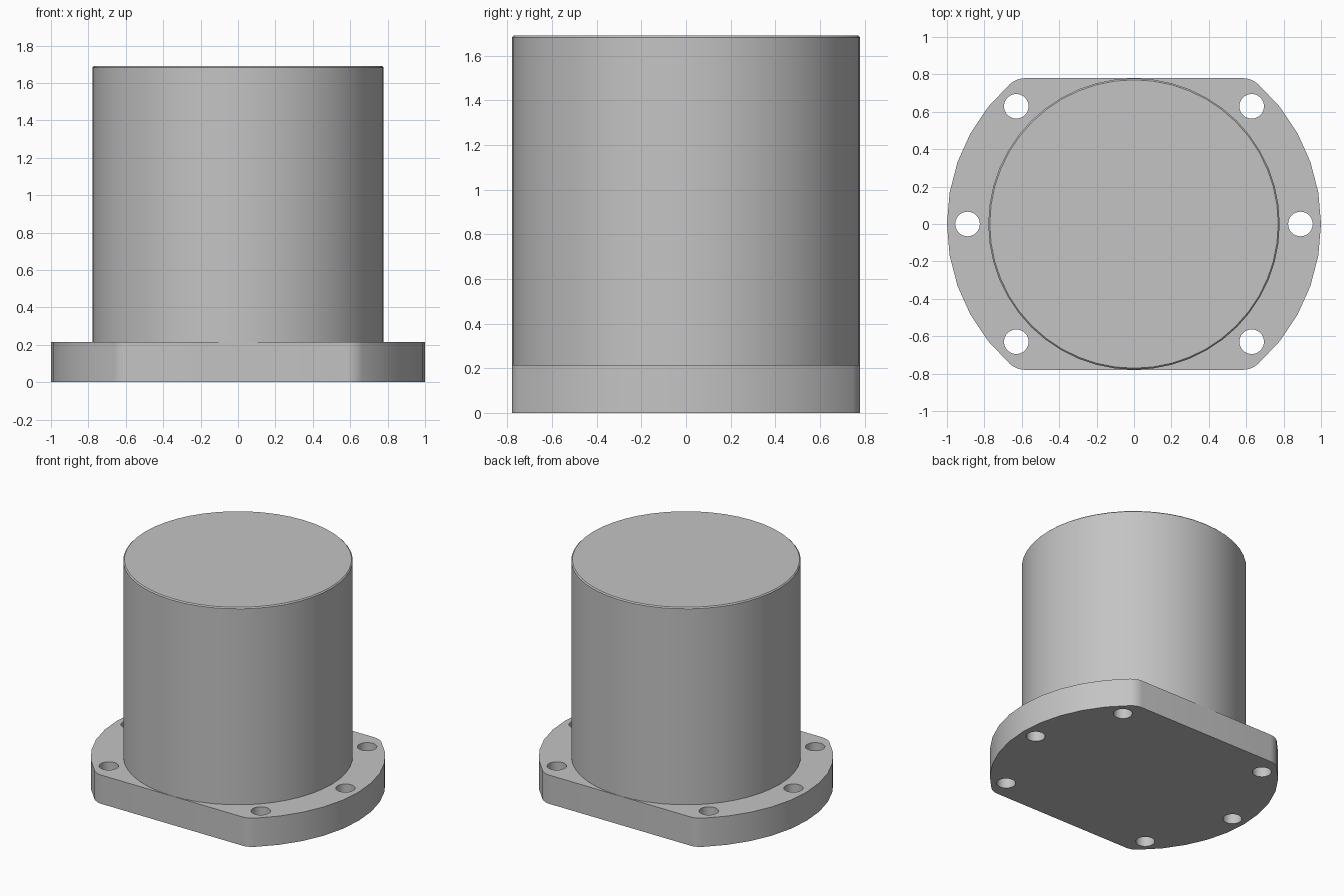
import bpy, bmesh, math

if "Cube" in bpy.data.objects:
    bpy.data.objects.remove(bpy.data.objects["Cube"], do_unlink=True)

FLANGE_TOP, TOP = 0.215, 1.69
BODY_R, FLAT_Y, FILLET = 0.779, 0.78, 0.125
HOLE_R, BOLT_R, CHAMFER = 0.066, 0.89, 0.008

grey = bpy.data.materials.new("plain grey")
grey.use_nodes = True
colour = (0.55, 0.55, 0.55, 1)
grey.diffuse_color = colour
grey.node_tree.nodes["Principled BSDF"].inputs["Base Color"].default_value = colour


def arc(cx, cy, r, start, end, steps):
    angles = [start + (end - start) * i / steps for i in range(steps + 1)]
    return [(cx + r * math.cos(a), cy + r * math.sin(a)) for a in angles]


def circle(cx, cy, r, n):
    return arc(cx, cy, r, 0, math.tau, n)[:-1]


def ring(bm, points, z):
    verts = [bm.verts.new((x, y, z)) for x, y in points]
    edges = [bm.edges.new((v, verts[i - 1])) for i, v in enumerate(verts)]
    return verts, edges


def wall(bm, low, high):
    for i in range(len(low)):
        bm.faces.new((low[i - 1], low[i], high[i], high[i - 1]))


def finish(bm, name):
    bmesh.ops.recalc_face_normals(bm, faces=bm.faces[:])
    mesh = bpy.data.meshes.new(name)
    bm.to_mesh(mesh)
    bm.free()
    mesh.materials.append(grey)
    obj = bpy.data.objects.new(name, mesh)
    bpy.context.collection.objects.link(obj)
    bpy.ops.object.select_all(action="DESELECT")
    obj.select_set(True)
    bpy.context.view_layer.objects.active = obj
    bpy.ops.object.shade_smooth_by_angle(angle=math.radians(30))


# Flange outline: round ends, two flats and filleted corners
cy = FLAT_Y - FILLET
cx = math.sqrt((1 - FILLET) ** 2 - cy ** 2)
a = math.atan2(cy, cx)
half = arc(0, 0, 1, -a, a, 10) + arc(cx, cy, FILLET, a, math.pi / 2, 4)[1:]
half = arc(cx, -cy, FILLET, -math.pi / 2, -a, 4)[:-1] + half
outline = half + [(-x, -y) for x, y in half]

# Six bolt holes
holes = [circle(BOLT_R * math.cos(t), BOLT_R * math.sin(t), HOLE_R, 24)
         for t in (math.radians(d) for d in (0, 45, 135, 180, 225, 315))]
body_circle = circle(0, 0, BODY_R, 48)

# Flange plate, open where the body rises from it
bm = bmesh.new()
low_edges, high_edges = [], []
for points in [outline] + holes:
    low, e_low = ring(bm, points, 0)
    high, e_high = ring(bm, points, FLANGE_TOP)
    wall(bm, low, high)
    low_edges += e_low
    high_edges += e_high
high_edges += ring(bm, body_circle, FLANGE_TOP)[1]
for edges in (low_edges, high_edges):
    bmesh.ops.triangle_fill(bm, edges=edges, use_beauty=True, normal=(0, 0, 1))
finish(bm, "flange")

# Cylindrical body with a fine chamfer at the top
bm = bmesh.new()
base = ring(bm, body_circle, FLANGE_TOP)[0]
shoulder = ring(bm, body_circle, TOP - CHAMFER)[0]
rim = ring(bm, circle(0, 0, BODY_R - CHAMFER, 48), TOP)[0]
wall(bm, base, shoulder)
wall(bm, shoulder, rim)
bm.faces.new(rim)
finish(bm, "cylinder_body")
